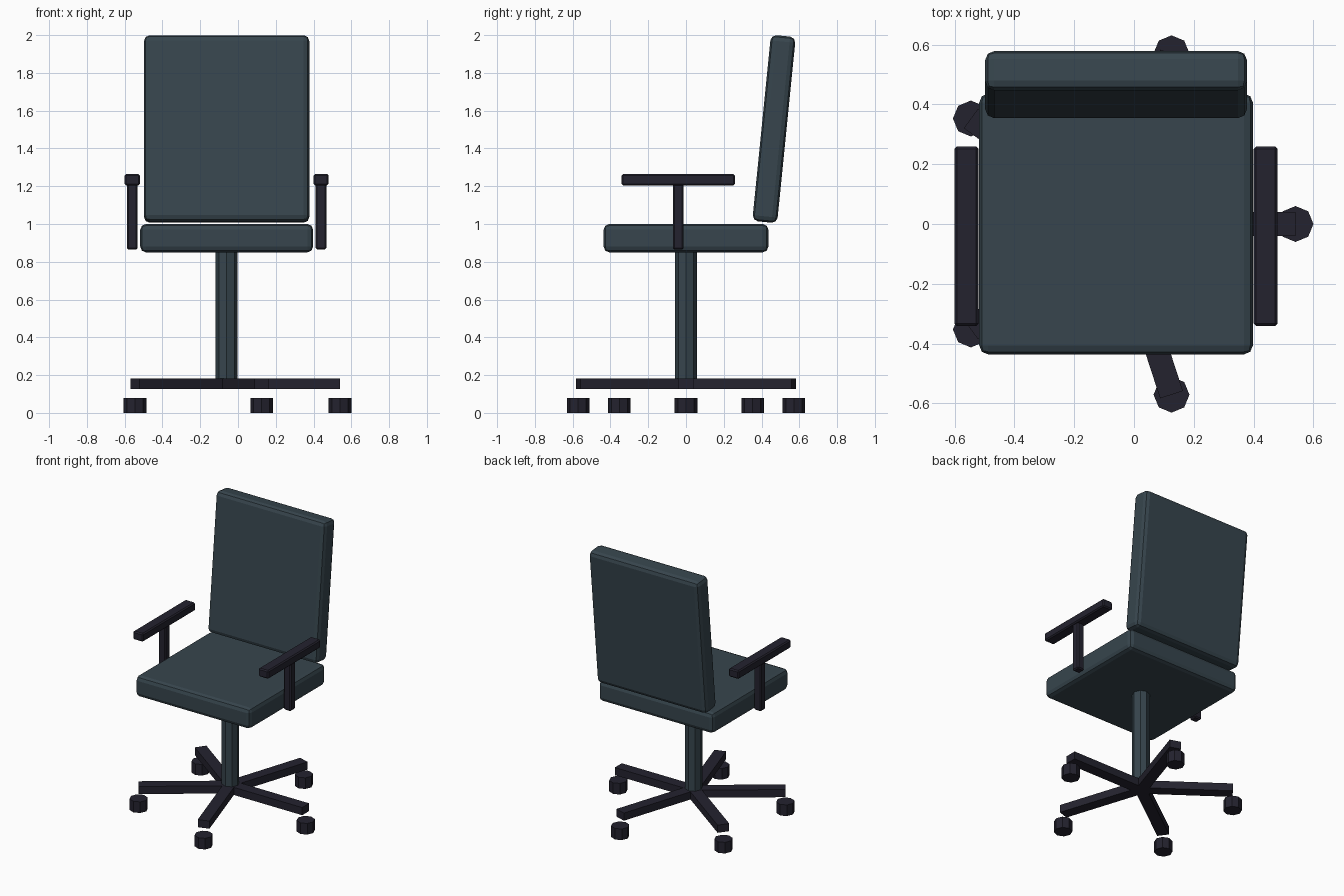
import bpy
from math import radians, cos, sin, tau

if "Cube" in bpy.data.objects:
    bpy.data.objects.remove(bpy.data.objects["Cube"])

CX = -0.06  # centre line of the chair


def material(name, rgb):
    m = bpy.data.materials.new(name)
    m.diffuse_color = (*rgb, 1)
    m.use_nodes = True
    m.node_tree.nodes["Principled BSDF"].inputs["Base Color"].default_value = m.diffuse_color
    return m


slate = material("slate_grey", (0.038, 0.060, 0.075))
dark = material("dark_plastic", (0.0176, 0.0165, 0.028))


def finish(name, mat):
    ob = bpy.context.object
    ob.name = name
    ob.data.materials.append(mat)
    return ob


def box(name, loc, size, mat, rot=(0, 0, 0), bevel=0, segments=1):
    bpy.ops.mesh.primitive_cube_add(size=1, location=loc, rotation=rot)
    ob = finish(name, mat)
    for v in ob.data.vertices:
        v.co = [c * s for c, s in zip(v.co, size)]
    if bevel:
        mod = ob.modifiers.new("soft_edges", "BEVEL")
        mod.width, mod.segments = bevel, segments
    return ob


def prism(name, x, y, z0, z1, radius, mat):
    bpy.ops.mesh.primitive_cylinder_add(vertices=8, radius=radius, depth=z1 - z0,
                                        location=(x, y, (z0 + z1) / 2))
    ob = finish(name, mat)
    # put corners on the axes
    for i, v in enumerate(ob.data.vertices):
        a = tau * (i // 2) / 8
        v.co.x, v.co.y = radius * cos(a), radius * sin(a)
    return ob


# Cushions
box("seat", (CX, 0, 0.925), (0.915, 0.872, 0.15), slate, bevel=0.03, segments=2)
box("backrest", (CX, 0.466, 1.503), (0.875, 0.132, 0.99), slate,
    rot=(radians(-5.73), 0, 0), bevel=0.03, segments=2)

# Column
prism("column", CX, 0, 0.165, 0.86, 0.058, slate)

# Armrests
for side, s in (("left", -1), ("right", 1)):
    x = CX + s * 0.5
    box(side + "_arm_post", (x, -0.041, 1.04), (0.057, 0.057, 0.35), dark, bevel=0.008)
    box(side + "_arm_pad", (x, -0.041, 1.235), (0.08, 0.6, 0.06), dark, bevel=0.008)

# Five-spoke base with casters
for i in range(5):
    a = tau * i / 5
    dx, dy = cos(a), sin(a)
    box(f"base_leg_{i + 1}", (CX + 0.3 * dx, 0.3 * dy, 0.155), (0.6, 0.08, 0.055),
        dark, rot=(0, 0, a))
    prism(f"caster_{i + 1}", CX + 0.6 * dx, 0.6 * dy, 0, 0.08, 0.06, dark)
